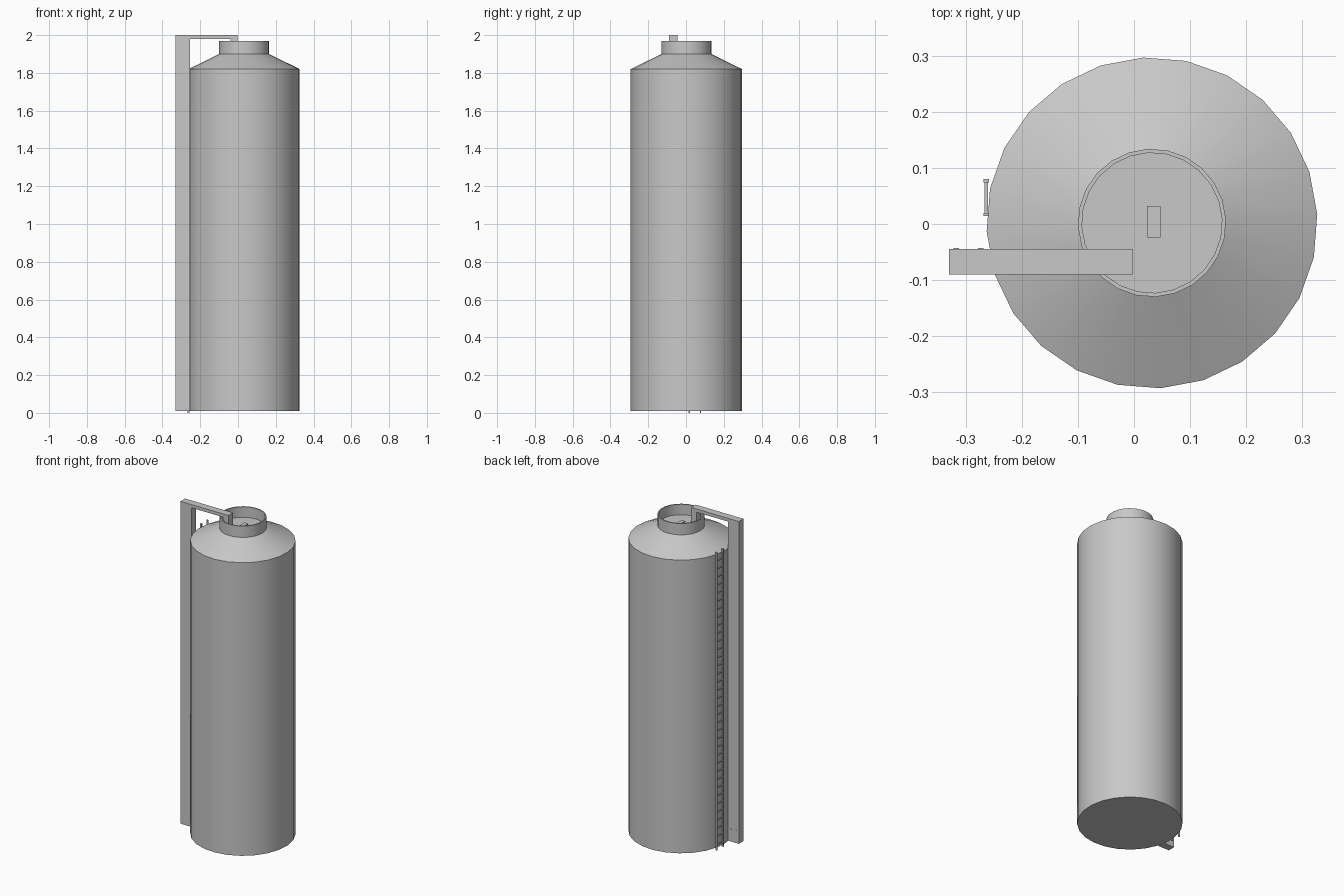
import bpy, bmesh, math
from mathutils import Matrix, Vector

cube = bpy.data.objects.get("Cube")
if cube:
    bpy.data.objects.remove(cube, do_unlink=True)

steel = bpy.data.materials.new("grey_steel")
steel.use_nodes = True
steel.diffuse_color = (0.58, 0.58, 0.58, 1)
steel.node_tree.nodes["Principled BSDF"].inputs["Base Color"].default_value = (0.58, 0.58, 0.58, 1)

SIDES = 24
AXIS = Vector((0.032, 0.002, 0))
TURN = math.radians(3)


def finish(name, bm):
    bmesh.ops.recalc_face_normals(bm, faces=bm.faces)
    mesh = bpy.data.meshes.new(name)
    bm.to_mesh(mesh)
    bm.free()
    mesh.materials.append(steel)
    obj = bpy.data.objects.new(name, mesh)
    bpy.context.collection.objects.link(obj)
    return obj


def add_box(bm, lo, hi):
    lo, hi = Vector(lo), Vector(hi)
    place = Matrix.Translation((lo + hi) / 2) @ Matrix.Diagonal((*(hi - lo), 1))
    bmesh.ops.create_cube(bm, size=1, matrix=place)


def boxes(name, spans):
    bm = bmesh.new()
    for lo, hi in spans:
        add_box(bm, lo, hi)
    return finish(name, bm)


def lathe(name, profile):
    """Turn (radius, height) points round the tank axis and cap both ends."""
    bm = bmesh.new()
    rings = []
    for r, z in profile:
        angles = [TURN + math.tau * i / SIDES for i in range(SIDES)]
        rings.append([bm.verts.new(AXIS + Vector((r * math.cos(a), r * math.sin(a), z)))
                      for a in angles])
    for a, b in zip(rings, rings[1:]):
        for i in range(SIDES):
            j = (i + 1) % SIDES
            bm.faces.new((a[i], a[j], b[j], b[i]))
    bm.faces.new(rings[0][::-1])
    bm.faces.new(rings[-1])
    obj = finish(name, bm)
    bpy.ops.object.select_all(action='DESELECT')
    obj.select_set(True)
    bpy.context.view_layer.objects.active = obj
    bpy.ops.object.shade_smooth_by_angle(angle=math.radians(25))
    return obj


# Tank: wall, sloping roof, open neck with a sunken floor
lathe("tank", [(0.295, 0.01), (0.295, 1.82), (0.132, 1.9), (0.132, 1.97),
               (0.125, 1.97), (0.125, 1.905)])

# Hatch handle on the neck floor
boxes("hatch_block", [((0.023, -0.024, 1.9), (0.047, 0.032, 1.917))])

# Filling duct: riser, arm across the roof, spout into the neck
Y0, Y1 = -0.09, -0.045
boxes("duct_riser", [((-0.33, Y0, 0.01), (-0.255, Y1, 1.98))])
boxes("duct_arm", [((-0.33, Y0, 1.98), (-0.003, Y1, 2.0))])
boxes("duct_spout", [((-0.04, Y0, 1.905), (-0.003, Y1, 1.98))])
boxes("duct_bolts", [((x, Y1, 0.085), (x + 0.01, Y1 + 0.002, 0.09))
                     for x in (-0.322, -0.278)])

# Ladder: two rails and evenly spaced rungs
boxes("ladder_rails", [((-0.268, y, 0), (-0.258, y + 0.006, 1.84))
                       for y in (0.014, 0.074)])
boxes("ladder_rungs", [((-0.266, 0.018, 0.03 + 0.05 * i), (-0.26, 0.076, 0.036 + 0.05 * i))
                       for i in range(36)])
